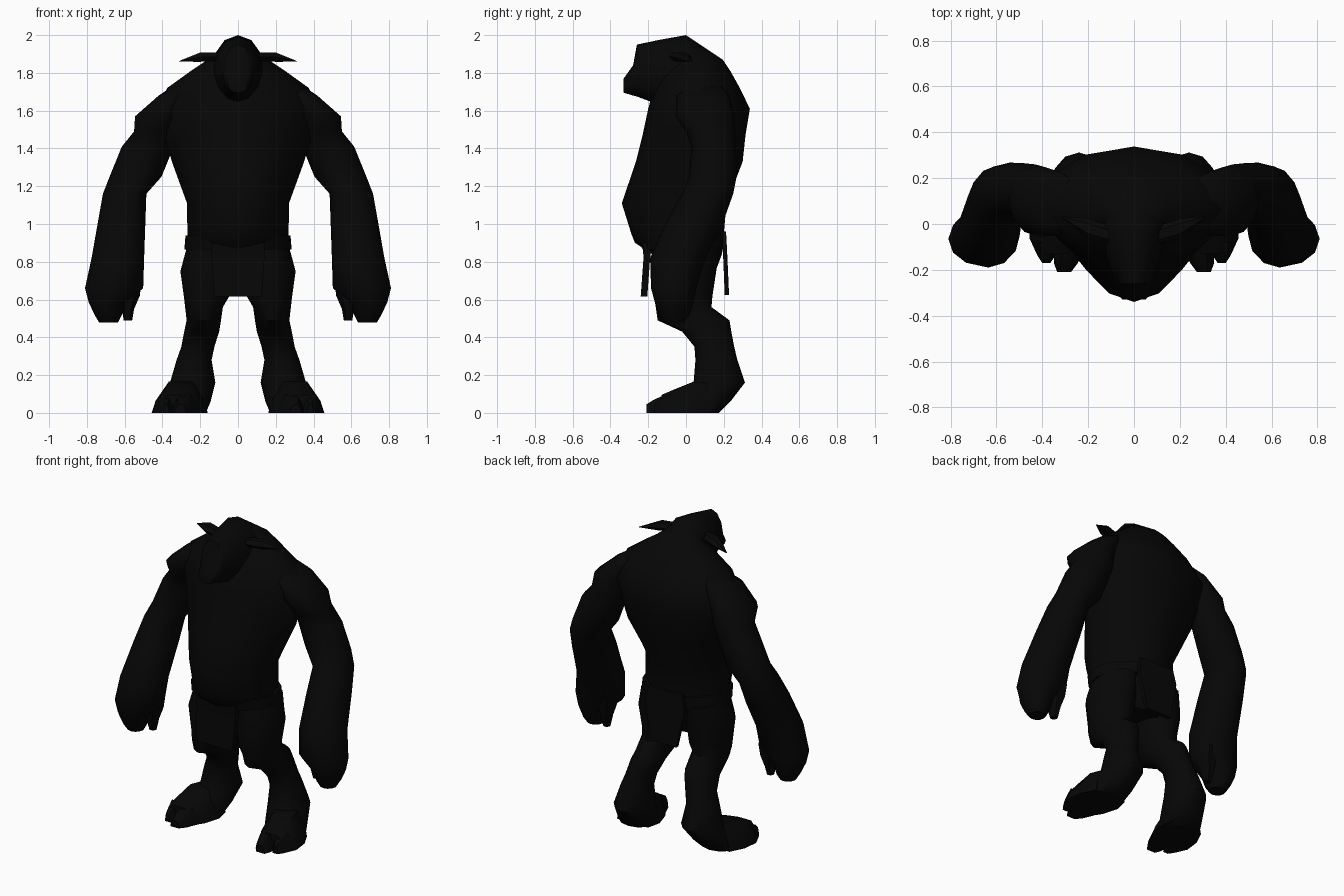
import bpy, bmesh, math
from mathutils import Vector

skin = bpy.data.materials.new("near black hide")
skin.diffuse_color = (0.002, 0.002, 0.002, 1)


def loft(name, rings, mirror=False, angle=50):
    """Skin a list of equal-length vertex rings and cap both ends."""
    bm = bmesh.new()
    loops = [[bm.verts.new(p) for p in r] for r in rings]
    n = len(loops[0])
    for a, b in zip(loops, loops[1:]):
        for i in range(n):
            j = (i + 1) % n
            bm.faces.new((a[i], a[j], b[j], b[i]))
    bm.faces.new(loops[0][::-1])
    bm.faces.new(loops[-1])
    bmesh.ops.recalc_face_normals(bm, faces=bm.faces)
    me = bpy.data.meshes.new(name)
    bm.to_mesh(me)
    bm.free()
    me.materials.append(skin)
    ob = bpy.data.objects.new(name, me)
    bpy.context.collection.objects.link(ob)
    if mirror:
        ob.modifiers.new("mirror", 'MIRROR').use_mirror_merge = False
    bpy.ops.object.select_all(action='DESELECT')
    ob.select_set(True)
    bpy.context.view_layer.objects.active = ob
    bpy.ops.object.shade_smooth_by_angle(angle=math.radians(angle))
    return ob


def circle(n):
    return [(math.cos(2 * math.pi * i / n), math.sin(2 * math.pi * i / n)) for i in range(n)]


def flat(z, x0, x1, y0, y1, n=12, taper=0):
    """Horizontal ring filling x0..x1, y0..y1; taper narrows its front."""
    return [Vector(((x0 + x1) / 2 + (x1 - x0) / 2 * c * (1 - taper * max(0, -s)),
                    (y0 + y1) / 2 + (y1 - y0) / 2 * s, z)) for c, s in circle(n)]


def upright(y, x0, x1, z0, z1, n=12):
    """Ring facing along y, filling x0..x1, z0..z1."""
    return [Vector(((x0 + x1) / 2 + (x1 - x0) / 2 * c, y, (z0 + z1) / 2 + (z1 - z0) / 2 * s))
            for c, s in circle(n)]


def slab(z, w, y0, y1):
    return [Vector(p) for p in ((-w, y0, z), (w, y0, z), (w, y1, z), (-w, y1, z))]


# Hunched torso with a heavy belly: height, half width, front, back
torso = [(0.68, .17, -.10, .13), (0.84, .26, -.18, .19), (0.90, .265, -.27, .20),
         (0.95, .268, -.29, .20), (1.11, .27, -.34, .215), (1.33, .35, -.265, .30),
         (1.47, .39, -.23, .315), (1.61, .43, -.20, .338), (1.72, .375, -.17, .285),
         (1.81, .25, -.12, .235), (1.87, .16, -.08, .195), (1.94, .08, -.05, .09)]
loft("torso", [flat(z, -w, w, f, b, taper=.22) for z, w, f, b in torso])

# Head with a short muzzle: y, half width, bottom, top
head = [(.20, .10, 1.62, 1.86), (.09, .13, 1.60, 1.94), (0, .142, 1.60, 2.0),
        (-.14, .12, 1.63, 1.975), (-.26, .08, 1.675, 1.95), (-.28, .075, 1.68, 1.84),
        (-.33, .052, 1.695, 1.77)]
loft("head", [upright(y, -w, w, b, t) for y, w, b, t in head])

# Pointed ears: x, y, y radius, bottom, top
ears = [(.10, -.05, .04, 1.86, 1.91), (.20, -.02, .045, 1.855, 1.912),
        (.312, .03, .003, 1.859, 1.863)]
loft("ear", [[Vector((x, y + r * c, (b + t) / 2 + (t - b) / 2 * s)) for c, s in circle(6)]
             for x, y, r, b, t in ears], True, 30)

# Long arms ending in fists: height, inner x, outer x, front, back
arm = [(1.73, .20, .345, .01, .19), (1.68, .25, .42, -.05, .23), (1.57, .28, .545, -.055, .255),
       (1.49, .31, .55, .0, .26), (1.41, .34, .615, .03, .265), (1.25, .405, .68, .015, .268),
       (1.16, .485, .715, -.02, .25), (1.02, .49, .74, -.10, .20), (.82, .497, .775, -.19, .105),
       (.66, .502, .81, -.185, .055), (.585, .595, .79, -.165, .04), (.52, .615, .76, -.14, .02),
       (.478, .635, .735, -.11, -.01)]
loft("arm", [flat(*r) for r in arm], True)

# Thumbs, on the inner rear side of the fists
thumb = [(.70, .51, .64, -.10, .05), (.62, .52, .63, -.09, .035),
         (.55, .55, .615, -.075, .015), (.49, .56, .605, -.055, -.005)]
loft("thumb", [flat(*r, n=6) for r in thumb], True)

# Bent legs, thigh to heel
leg = [(.88, .02, .27, -.17, .18), (.75, .03, .305, -.18, .16), (.62, .045, .287, -.17, .14),
       (.56, .08, .28, -.16, .135), (.49, .09, .272, -.15, .23), (.43, .10, .285, -.02, .24),
       (.35, .125, .30, .045, .255), (.28, .14, .325, .05, .272), (.16, .12, .36, .04, .312),
       (.06, .145, .39, -.02, .235), (0, .17, .41, -.04, .175)]
loft("leg", [flat(*r) for r in leg], True)


def sole(y, x0, x1, top):
    """Flat-bottomed foot section."""
    c, h = (x0 + x1) / 2, (x1 - x0) / 2
    return [Vector((c + h * u, y, top * v))
            for u, v in ((-1, 0), (1, 0), (.85, .5), (.45, 1), (-.45, 1), (-.85, .5))]


# Broad feet with two blunt toes
loft("foot", [sole(.13, .18, .40, .16), sole(.04, .16, .445, .165),
              sole(-.06, .19, .457, .125), sole(-.13, .235, .425, .095)], True)
loft("inner_toe", [sole(-.10, .215, .35, .10), sole(-.17, .245, .35, .07),
                   sole(-.21, .275, .335, .045)], True)
loft("outer_toe", [sole(-.08, .33, .445, .10), sole(-.14, .345, .42, .07),
                   sole(-.17, .365, .40, .045)], True)

# Belt and hanging loincloth panels
loft("belt", [flat(.865, -.284, .284, -.23, .212), flat(.94, -.278, .278, -.25, .212)], angle=40)
loft("front_cloth", [slab(.90, .14, -.23, -.18), slab(.82, .14, -.225, -.19),
                     slab(.615, .125, -.24, -.205)], angle=30)
loft("back_cloth", [slab(.96, .12, .19, .212), slab(.87, .14, .195, .217),
                    slab(.625, .09, .205, .228)], angle=30)
